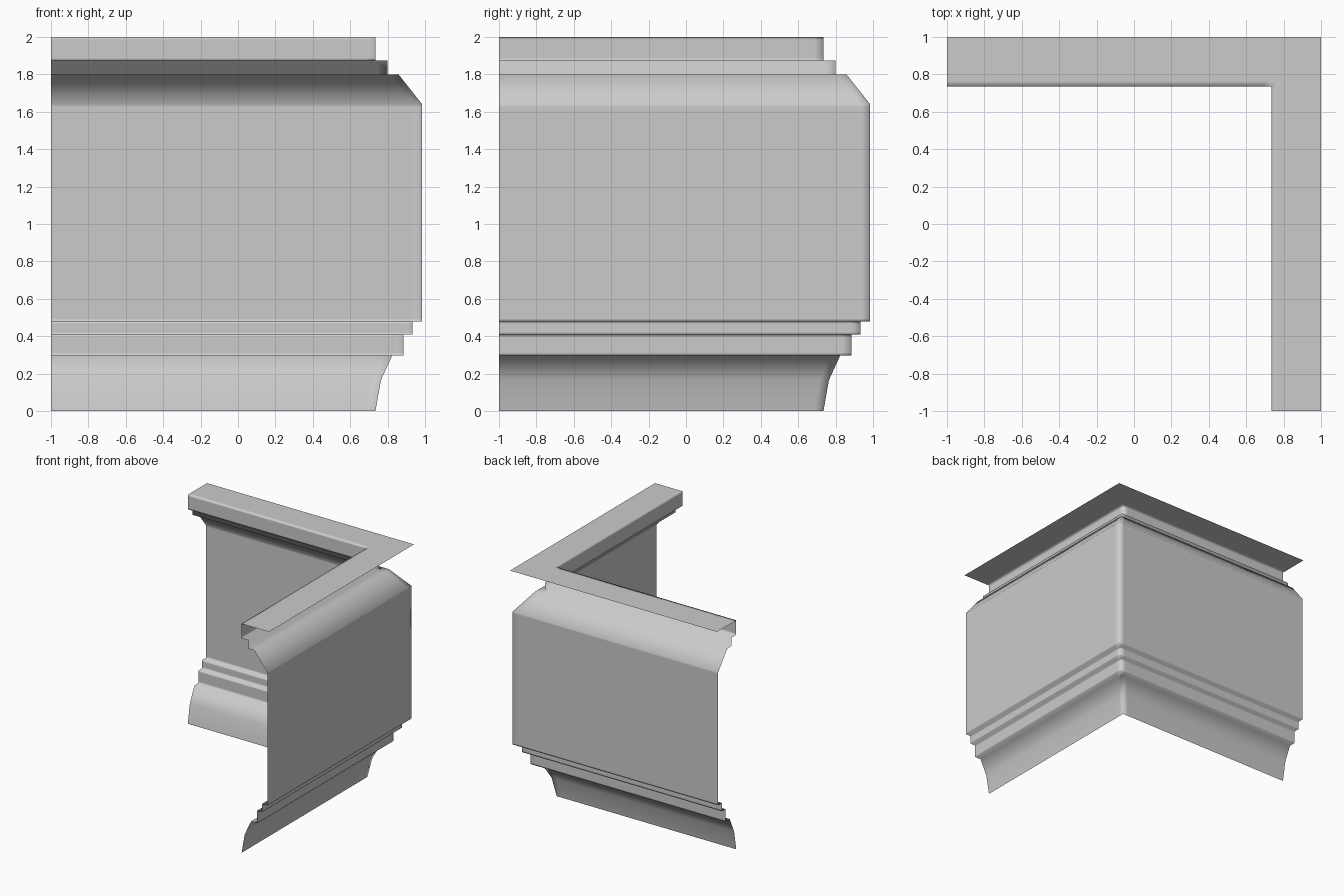
import bpy
import bmesh

if "Cube" in bpy.data.objects:
    bpy.data.objects.remove(bpy.data.objects["Cube"])

# One plain grey for the whole moulding
grey = bpy.data.materials.new("plain grey")
grey.use_nodes = True
COLOR = (0.6, 0.6, 0.6, 1)
grey.diffuse_color = COLOR
grey.node_tree.nodes["Principled BSDF"].inputs["Base Color"].default_value = COLOR

# Section from foot to top flange: (offset, height, has tight loops beside it)
SECTION = [
    (0.735, 0.0, False), (0.764, 0.165, False), (0.825, 0.298, False),
    (0.885, 0.298, True), (0.885, 0.408, True),
    (0.933, 0.408, True), (0.933, 0.48, True),
    (0.985, 0.48, True), (0.985, 1.64, True), (0.858, 1.80, False),
    (0.80, 1.80, False), (0.80, 1.873, False),
    (0.735, 1.873, True), (0.735, 2.0, True), (1.0, 2.0, False),
]
LOOP = 0.014
CORNER_LOOP = 0.05


def with_loops(section):
    """Add a holding loop on each vertical face next to the marked points."""
    points = []
    for i, (d, z, tight) in enumerate(section):
        before = i > 0 and section[i - 1][0] == d
        after = i + 1 < len(section) and section[i + 1][0] == d
        if tight and before:
            points.append((d, z - LOOP))
        points.append((d, z))
        if tight and after:
            points.append((d, z + LOOP))
    # Holding loop on the top flange
    points.insert(-1, (points[-2][0] + 0.03, points[-1][1]))
    return points


def mitred_row(bm, d, z):
    """Run one section point along both walls, meeting at the corner."""
    near = d - CORNER_LOOP
    plan = [(d, -1), (d, near), (d, d), (near, d), (-1, d)]
    return [bm.verts.new((x, y, z)) for x, y in plan]


# Open corner moulding
bm = bmesh.new()
rows = [mitred_row(bm, d, z) for d, z in with_loops(SECTION)]
for low, high in zip(rows, rows[1:]):
    for i in range(len(low) - 1):
        face = bm.faces.new((low[i], low[i + 1], high[i + 1], high[i]))
        face.smooth = True
mesh = bpy.data.meshes.new("corner_moulding")
bm.to_mesh(mesh)
bm.free()
mesh.materials.append(grey)
moulding = bpy.data.objects.new("corner_moulding", mesh)
bpy.context.collection.objects.link(moulding)
